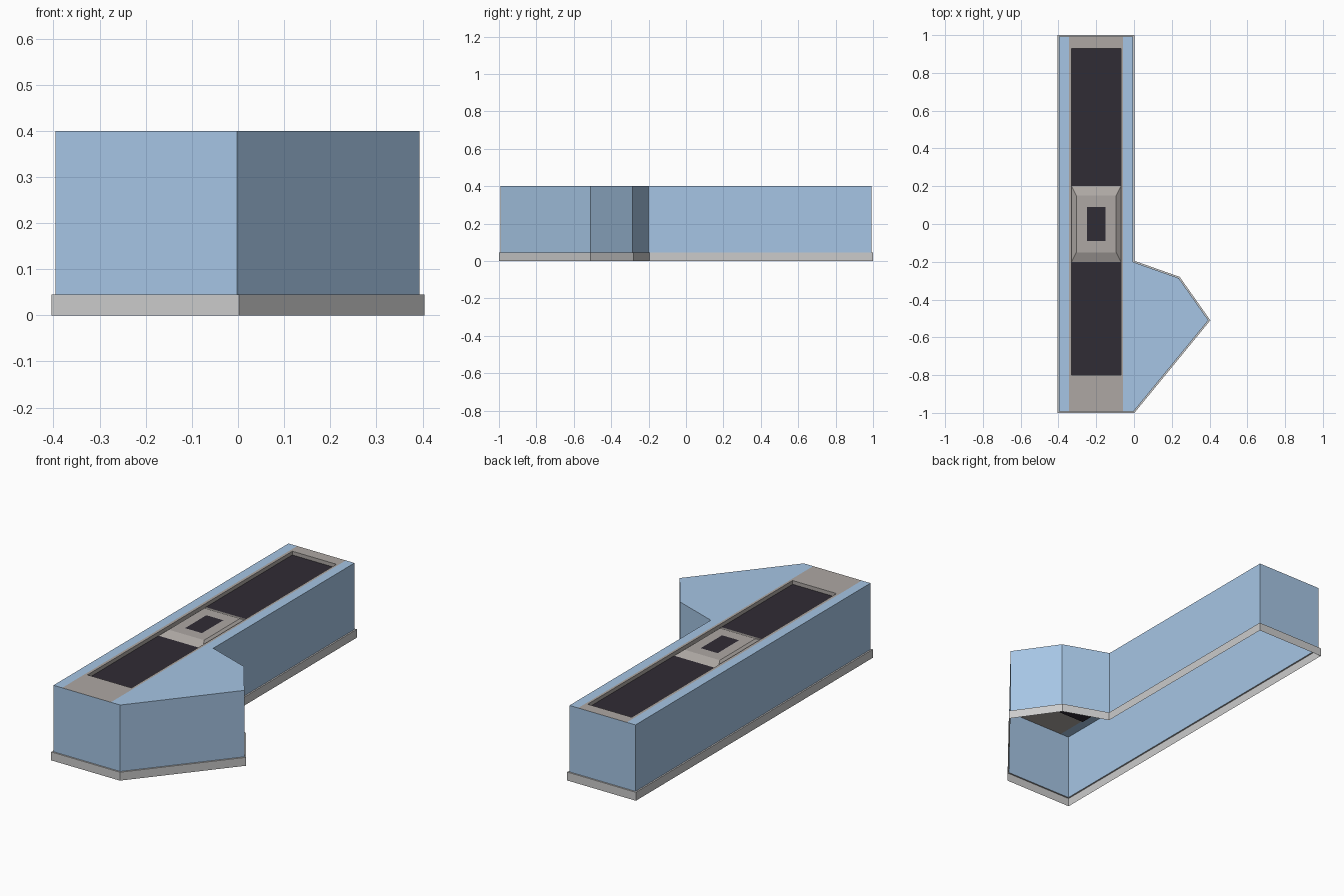
import bpy, bmesh
from mathutils import Vector

if "Cube" in bpy.data.objects:
    bpy.data.objects.remove(bpy.data.objects["Cube"])


def material(name, color):
    m = bpy.data.materials.new(name)
    m.diffuse_color = (*color, 1)
    m.use_nodes = True
    m.node_tree.nodes["Principled BSDF"].inputs["Base Color"].default_value = m.diffuse_color
    return m


BLUE = material("blue_paint", (0.38, 0.56, 0.78))
TRIM = material("warm_grey", (0.42, 0.39, 0.37))
DARK = material("dark_panel", (0.03, 0.025, 0.035))


def part(name, faces, mat=None):
    """Make one object from a list of faces given as point lists."""
    bm = bmesh.new()
    for f in faces:
        bm.faces.new([bm.verts.new(p) for p in f])
    bmesh.ops.remove_doubles(bm, verts=bm.verts, dist=1e-5)
    me = bpy.data.meshes.new(name)
    bm.to_mesh(me)
    bm.free()
    ob = bpy.data.objects.new(name, me)
    bpy.context.collection.objects.link(ob)
    if mat:
        me.materials.append(mat)


def at(loop, z):
    return [(x, y, z) for x, y in loop]


def band(a, b):
    """Quads joining two loops of equal length."""
    n = len(a)
    return [[a[i], a[(i + 1) % n], b[(i + 1) % n], b[i]] for i in range(n)]


def rect(x0, y0, x1, y1):
    return [(x0, y0), (x1, y0), (x1, y1), (x0, y1)]


def inset(loop, d):
    """Mitred inset of a counter-clockwise outline."""
    out = []
    for i, p in enumerate(loop):
        p = Vector(p)
        e1 = (p - Vector(loop[i - 1])).normalized()
        e2 = (Vector(loop[(i + 1) % len(loop)]) - p).normalized()
        n1, n2 = Vector((-e1.y, e1.x)), Vector((-e2.y, e2.x))
        out.append(tuple(p + (n1 + n2) * d / (1 + n1.dot(n2))))
    return out


TOP, KICK, FLOOR = 0.4, 0.045, 0.38
outline = [(-0.404, -1), (0.002, -1), (0.404, -0.51), (0.242, -0.28),
           (0.002, -0.195), (0.002, 1), (-0.404, 1)]
body = inset(outline, 0.008)
y0, y1 = body[0][1], body[-1][1]
xl, xr = -0.345, -0.057

# Open-bottomed plinth with a narrow ledge, and the walls above it
part("plinth", band(at(outline, 0), at(outline, KICK)) +
     band(at(outline, KICK), at(body, KICK)))
part("walls", band(at(body, KICK), at(body, TOP)), BLUE)

# Blue top surfaces on both sides of the grey channel
part("left_top", [at(rect(body[0][0], y0, xl, y1), TOP)], BLUE)
part("right_top", [at([(xr, y0)] + body[1:6] + [(xr, y1)], TOP)], BLUE)

# Grey frame around a shallow recess
frame = rect(xl, y0, xr, y1)
hole = rect(-0.33, -0.8, -0.07, 0.93)
part("top_frame", band(at(frame, TOP), at(hole, TOP)) +
     band(at(hole, TOP), at(hole, FLOOR)), TRIM)

# Dark panels in the recess
part("front_panel", [at(rect(-0.33, -0.8, -0.07, -0.2), FLOOR)], DARK)
part("back_panel", [at(rect(-0.33, 0.2, -0.07, 0.93), FLOOR)], DARK)

# Bevelled middle block with its small dark plate
foot = rect(-0.33, -0.2, -0.07, 0.2)
crown = rect(-0.305, -0.15, -0.095, 0.15)
plate = rect(-0.25, -0.09, -0.15, 0.09)
part("middle_block", band(at(foot, FLOOR), at(crown, TOP)) +
     band(at(crown, TOP), at(plate, TOP)), TRIM)
part("middle_plate", [at(plate, TOP)], DARK)
